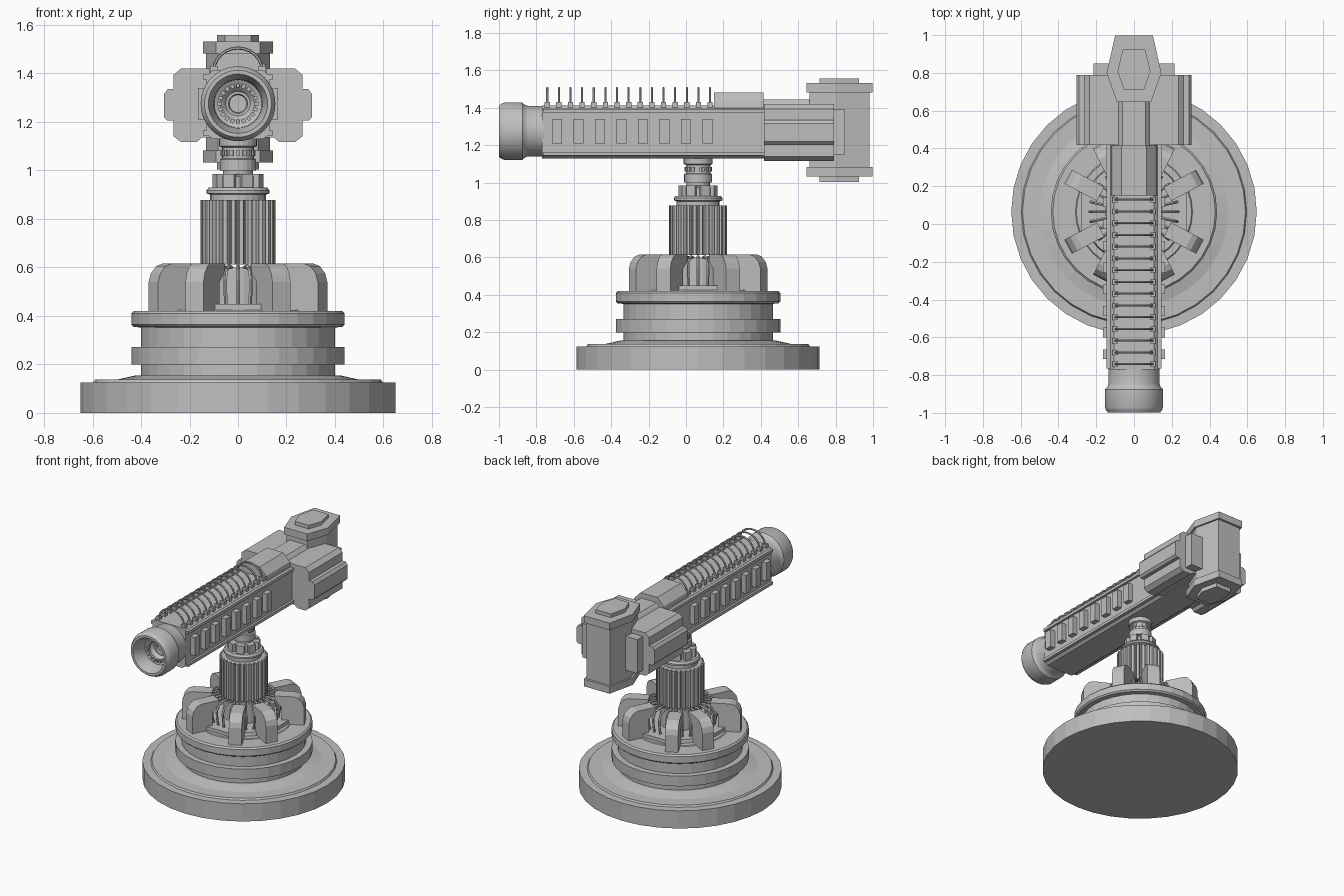
import bpy, bmesh, math
from mathutils import Matrix, Vector

if "Cube" in bpy.data.objects:
    bpy.data.objects.remove(bpy.data.objects["Cube"])

GREY = bpy.data.materials.new("plain grey")
GREY.diffuse_color = (0.52, 0.52, 0.52, 1)
GREY.use_nodes = True
GREY.node_tree.nodes["Principled BSDF"].inputs["Base Color"].default_value = GREY.diffuse_color
CY = 0.065          # pedestal axis
BZ = 1.275          # barrel axis height


def finish(bm, name, smooth=False):
    bmesh.ops.recalc_face_normals(bm, faces=bm.faces)
    me = bpy.data.meshes.new(name)
    bm.to_mesh(me)
    bm.free()
    ob = bpy.data.objects.new(name, me)
    bpy.context.collection.objects.link(ob)
    me.materials.append(GREY)
    if smooth:
        bpy.context.view_layer.objects.active = ob
        ob.select_set(True)
        bpy.ops.object.shade_smooth_by_angle(angle=math.radians(35))
        ob.select_set(False)
    return ob


def lathe(name, prof, n, mat, smooth=False):
    """Revolve (radius, height) points; both ends lie on the axis."""
    bm = bmesh.new()
    rings = []
    for r, z in prof:
        if r == 0:
            rings.append([bm.verts.new((0, 0, z))] * n)
        else:
            rings.append([bm.verts.new((r * math.cos(2 * math.pi * i / n),
                                        r * math.sin(2 * math.pi * i / n), z)) for i in range(n)])
    for a, b in zip(rings, rings[1:]):
        for i in range(n):
            j = (i + 1) % n
            bm.faces.new(list(dict.fromkeys((a[i], a[j], b[j], b[i]))))
    bm.transform(mat)
    return finish(bm, name, smooth)


def prism(bm, pts, h0, h1, mat=Matrix()):
    """Extrude a flat outline from h0 to h1 along local z."""
    lo = [bm.verts.new(mat @ Vector((x, y, h0))) for x, y in pts]
    hi = [bm.verts.new(mat @ Vector((x, y, h1))) for x, y in pts]
    bm.faces.new(lo[::-1])
    bm.faces.new(hi)
    for i in range(len(pts)):
        j = (i + 1) % len(pts)
        bm.faces.new((lo[i], lo[j], hi[j], hi[i]))


def box(bm, x0, x1, y0, y1, z0, z1, mat=Matrix()):
    prism(bm, [(x0, y0), (x1, y0), (x1, y1), (x0, y1)], z0, z1, mat)


def mirror_x(pts):
    return pts + [(-x, z) for x, z in reversed(pts)]


def tube(bm, pts, rad, n=5, up=Vector((0, 1, 0))):
    """Thin round bar through points lying in a plane with normal up."""
    rings = []
    for i, p in enumerate(pts):
        t = (pts[min(i + 1, len(pts) - 1)] - pts[max(i - 1, 0)]).normalized()
        s = t.cross(up)
        rings.append([bm.verts.new(p + rad * (math.cos(k * 2 * math.pi / n) * s
                                              + math.sin(k * 2 * math.pi / n) * up)) for k in range(n)])
    for a, b in zip(rings, rings[1:]):
        for k in range(n):
            bm.faces.new((a[k], a[(k + 1) % n], b[(k + 1) % n], b[k]))
    bm.faces.new(rings[0][::-1])
    bm.faces.new(rings[-1])


AXIS = Matrix.Translation((0, CY, 0))
# local x -> x, local y -> z, local z -> y (sections swept along the gun)
SWEEP = Matrix(((1, 0, 0, 0), (0, 0, 1, 0), (0, 1, 0, 0), (0, 0, 0, 1)))


def spin(deg):
    return AXIS @ Matrix.Rotation(math.radians(deg), 4, 'Z')


# --- pedestal ---
lathe("base_disc", [(0, 0), (.65, 0), (.65, .125), (.597, .125), (.59, .137), (.56, .137),
                    (.5, .137), (.42, .155), (0, .155)], 32, AXIS)
lathe("base_drum", [(0, .14), (.4, .14), (.4, .2), (.44, .2), (.44, .272), (.4, .272), (.4, .352),
                    (.43, .355), (.44, .365), (.44, .41), (.43, .42), (.31, .42), (.305, .425),
                    (.27, .425), (.265, .45), (.13, .45), (.13, .6), (0, .6)], 32, AXIS)

# upright fins around the hub
bm = bmesh.new()
fin = [(.25, .415), (.395, .415), (.395, .54), (.385, .575), (.36, .605), (.33, .616),
       (.20, .616), (.20, .58), (.25, .54)]
for a in (28, 63, 117, 152, 208, 243, 297, 332):
    prism(bm, fin, -.042, .042, spin(a) @ Matrix.Rotation(math.pi / 2, 4, 'X'))
finish(bm, "pedestal_fins")

# curved cage bars and their feet
bm = bmesh.new()
for k in range(28):
    m = spin(k * 360 / 28)
    rot = m.to_3x3()
    path = [m @ Vector((r, 0, z)) for r, z in
            ((.12, .6), (.17, .605), (.215, .59), (.235, .55), (.23, .49), (.22, .44))]
    tube(bm, path, .008, 5, rot @ Vector((0, 1, 0)))
finish(bm, "cage_bars")
bm = bmesh.new()
for k in range(4):
    box(bm, .2, .28, -.13, .13, .42, .45, spin(k * 90))
finish(bm, "cage_feet")

# splined column
bm = bmesh.new()
teeth, outline = 28, []
for k in range(teeth):
    for f, r in ((0, .137), (.2, .155), (.65, .155), (.85, .137)):
        t = (k + f) * 2 * math.pi / teeth
        outline.append((r * math.cos(t), r * math.sin(t)))
prism(bm, outline, .613, .877, AXIS)
finish(bm, "splined_column")

lathe("column_collar", [(0, .87), (.115, .87), (.115, .9), (.13, .905), (.13, .917), (.12, .93),
                        (.085, .93), (.085, .975), (.062, .985), (.062, 1.0), (.075, 1.0),
                        (.075, 1.045), (.066, 1.05), (.066, 1.095), (.078, 1.1), (.078, 1.14),
                        (0, 1.14)], 24, AXIS)
bm = bmesh.new()
for k in range(8):      # crown lugs
    box(bm, .07, .103, -.025, .025, .925, .985, spin(k * 45 + 22.5))
for k in range(16):     # bearing studs
    box(bm, .06, .073, -.007, .007, 1.06, 1.085, spin(k * 22.5))
finish(bm, "collar_lugs")

# --- gun body ---
bm = bmesh.new()
body = mirror_x([(.105, 1.13), (.13, 1.15), (.13, 1.39), (.105, 1.412)])
prism(bm, body, -.77, .79, SWEEP)
finish(bm, "gun_body")
bm = bmesh.new()
for s in (-1, 1):       # side strips along the lower and upper edges
    box(bm, s * .12, s * .145, -.765, .42, 1.145, 1.165)
    box(bm, s * .12, s * .145, -.765, .42, 1.375, 1.395)
    for i in range(8):  # raised side panels
        y = -.69 + i * .115
        box(bm, s * .12, s * .165, y - .026, y + .026, 1.21, 1.34)
finish(bm, "side_panels")

# cooling hoops on top
bm = bmesh.new()
for i in range(15):
    y = -.742 + i * .0622
    pts = [Vector((.1 * math.cos(t), y, 1.41 + .095 * math.sin(t)))
           for t in (math.pi * k / 12 for k in range(13))]
    tube(bm, pts, .0065, 6)
    for s in (-.1, .1):
        box(bm, s - .015, s + .015, y - .014, y + .014, 1.4, 1.43)
finish(bm, "cooling_hoops")

# stepped top housing
bm = bmesh.new()
prism(bm, mirror_x([(.12, 1.4), (.115, 1.43), (.065, 1.482)]), .15, .415, SWEEP)
prism(bm, mirror_x([(.1, 1.4), (.075, 1.43), (.06, 1.445)]), .415, .66, SWEEP)
finish(bm, "top_housing")

# --- rear block ---
bm = bmesh.new()
wing = mirror_x([(.15, 1.135), (.17, 1.117), (.235, 1.117), (.265, 1.14), (.265, 1.205), (.29, 1.205),
                 (.305, 1.22), (.305, 1.315), (.29, 1.335), (.265, 1.335), (.265, 1.395),
                 (.235, 1.42), (.15, 1.42)])
prism(bm, wing, .417, .79, SWEEP)
finish(bm, "rear_block")
bm = bmesh.new()
for s in (-1, 1):
    box(bm, s * .05, s * .215, .78, .85, 1.15, 1.39)
finish(bm, "rear_plates")

# vertical tail column with flanges and caps
bm = bmesh.new()
hexa = mirror_x([(.09, .645), (.145, .8), (.1, .998)])


def scaled(f):
    return [(x * f, .815 + (y - .815) * f) for x, y in hexa]


prism(bm, scaled(.91), 1.06, 1.5)
for lo, hi, f in ((1.482, 1.532, 1), (1.532, 1.558, .6), (1.033, 1.083, 1), (1.004, 1.033, .6)):
    prism(bm, scaled(f), lo, hi)
finish(bm, "tail_column")

# --- barrel ---
BARREL = Matrix.Translation((0, 0, BZ)) @ SWEEP
lathe("barrel", [(0, -.76), (.135, -.76), (.135, -.845), (.14, -.86), (.153, -.875), (.154, -.97),
                 (.148, -.985), (.138, -.999), (.122, -.999), (.118, -.985), (.1, -.94), (.098, -.9),
                 (.065, -.885), (.05, -.86), (.04, -.86), (.036, -.845), (0, -.845)],
      48, BARREL, True)
bm = bmesh.new()
for k in range(20):     # studs inside the muzzle
    m = BARREL @ Matrix.Rotation(k * math.pi / 10, 4, 'Z')
    box(bm, .066, .084, -.007, .007, -.91, -.88, m)
finish(bm, "muzzle_studs")
